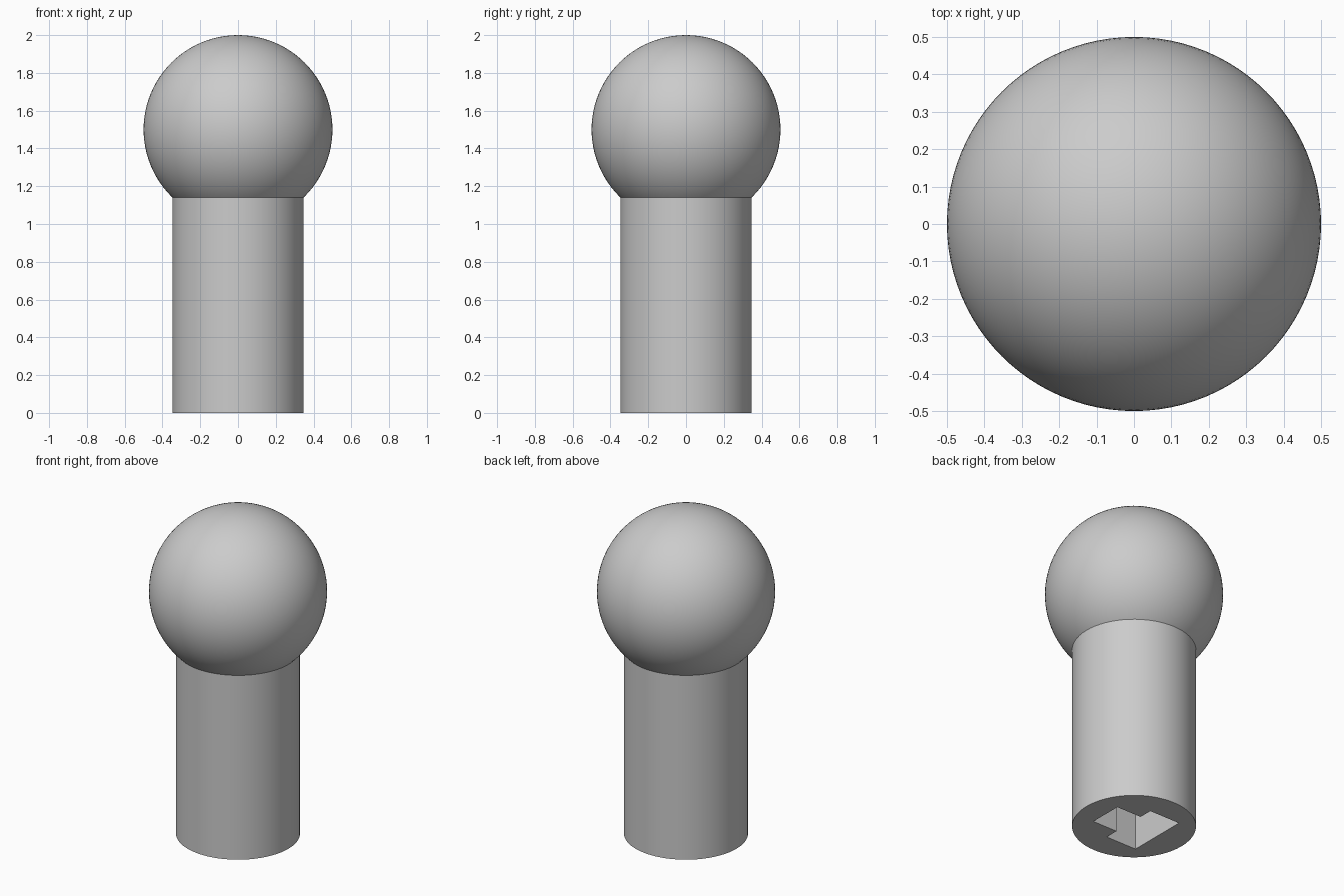
import bpy
import bmesh
import math

cube = bpy.data.objects.get("Cube")
if cube:
    bpy.data.objects.remove(cube, do_unlink=True)

RADIUS = 0.5
HEAD_Z = 1.5
SHAFT_RADIUS = 0.348
SOCKET_DEPTH = 0.5

grey = bpy.data.materials.new("plain grey")
grey.use_nodes = True
colour = (0.6, 0.6, 0.6, 1)
grey.diffuse_color = colour
grey.node_tree.nodes["Principled BSDF"].inputs["Base Color"].default_value = colour


def finish(obj, name):
    obj.name = name
    obj.data.materials.append(grey)


def smooth(obj):
    bpy.ops.object.select_all(action="DESELECT")
    obj.select_set(True)
    bpy.context.view_layer.objects.active = obj
    bpy.ops.object.shade_smooth_by_angle(angle=math.radians(30))


# Round head
bpy.ops.mesh.primitive_uv_sphere_add(segments=96, ring_count=48, radius=RADIUS,
                                     location=(0, 0, HEAD_Z))
head = bpy.context.object
finish(head, "head")
smooth(head)

# Shaft, its top hidden inside the head
shaft_top = HEAD_Z - math.sqrt(RADIUS**2 - SHAFT_RADIUS**2) + 0.05
bpy.ops.mesh.primitive_cylinder_add(vertices=64, radius=SHAFT_RADIUS, depth=shaft_top,
                                    location=(0, 0, shaft_top / 2))
shaft = bpy.context.object
finish(shaft, "shaft")

# T-shaped socket in the underside: half outline mirrored across y
half = [(-0.17, 0.19), (0.04, 0.19), (0.04, 0.105), (0.21, 0.105)]
outline = half + [(x, -y) for x, y in reversed(half)]
bm = bmesh.new()
face = bm.faces.new([bm.verts.new((x, y, -0.1)) for x, y in outline])
extruded = bmesh.ops.extrude_face_region(bm, geom=[face])["geom"]
bmesh.ops.translate(bm, vec=(0, 0, SOCKET_DEPTH + 0.1),
                    verts=[v for v in extruded if isinstance(v, bmesh.types.BMVert)])
bmesh.ops.recalc_face_normals(bm, faces=bm.faces)
mesh = bpy.data.meshes.new("socket_cutter")
bm.to_mesh(mesh)
bm.free()
cutter = bpy.data.objects.new("socket_cutter", mesh)
bpy.context.collection.objects.link(cutter)
finish(cutter, "socket_cutter")

cut = shaft.modifiers.new("socket", "BOOLEAN")
cut.operation = "DIFFERENCE"
cut.solver = "EXACT"
cut.object = cutter
bpy.context.view_layer.objects.active = shaft
bpy.ops.object.modifier_apply(modifier=cut.name)
bpy.data.objects.remove(cutter, do_unlink=True)
smooth(shaft)
